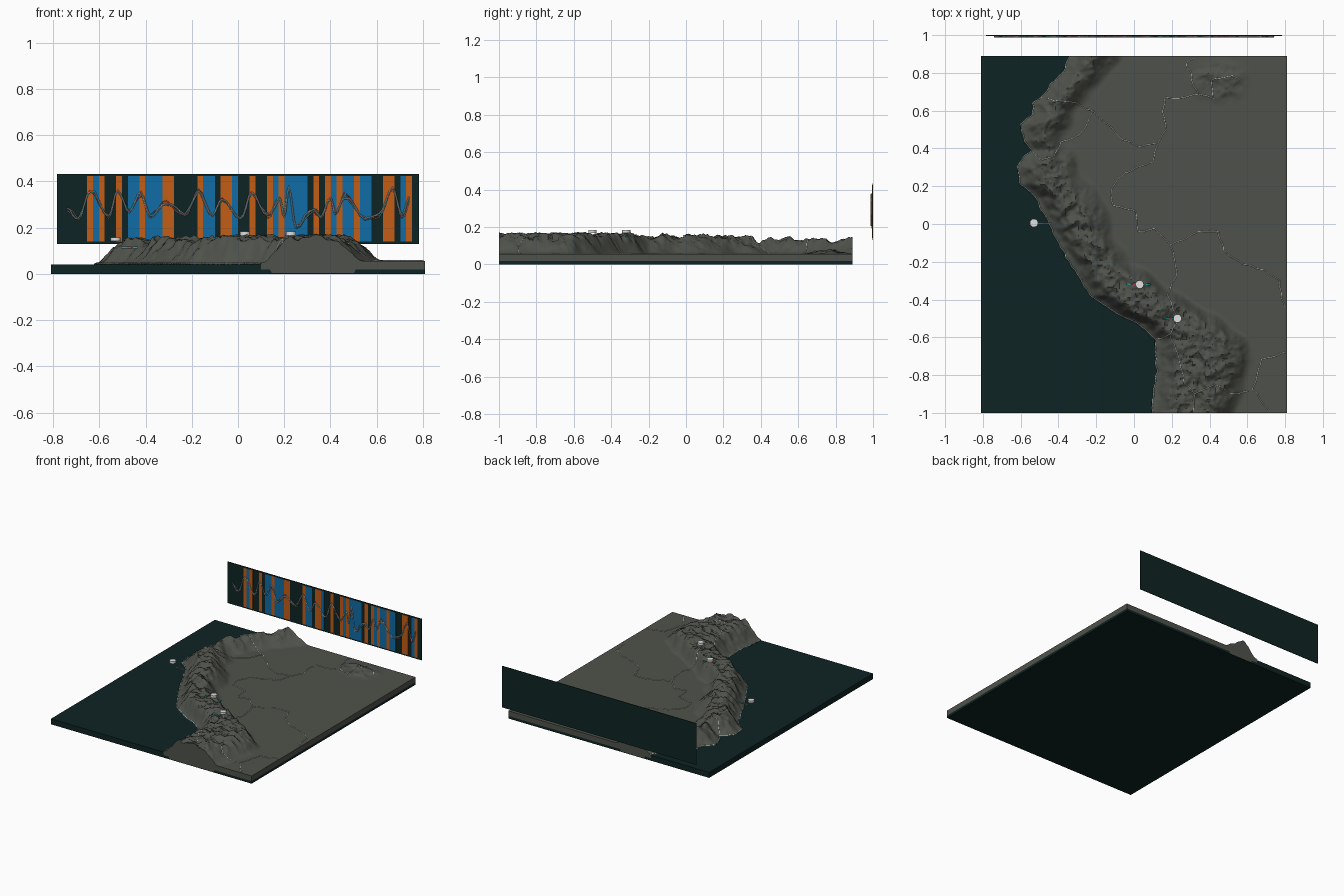
import bpy, bmesh, math
from mathutils import Vector, noise

if "Cube" in bpy.data.objects:
    bpy.data.objects.remove(bpy.data.objects["Cube"], do_unlink=True)


def material(name, r, g, b):
    mat = bpy.data.materials.new(name)
    mat.use_nodes = True
    mat.diffuse_color = (r, g, b, 1)
    shader = next(n for n in mat.node_tree.nodes if n.type == 'BSDF_PRINCIPLED')
    shader.inputs["Base Color"].default_value = (r, g, b, 1)
    shader.inputs["Roughness"].default_value = 0.9
    return mat


LAND = material("land_grey", .078, .084, .07)
SEA = material("deep_sea_green", .0045, .017, .017)
WHITE = material("white", .75, .75, .75)
PALE = material("pale_grey", .4, .4, .4)
ORANGE = material("orange", .55, .11, .008)
BLUE = material("blue", .005, .15, .38)
TEAL = material("teal", .01, .4, .36)
RED = material("red", .5, .06, .08)

WEST, SOUTH, NORTH = -.81, -1.0, .89
SEA_LEVEL = .04

# Coast and eastern foot of the mountains, as (x, y) in hundredths, north to south
COAST = [(-34, 89), (-38, 80), (-44, 74), (-49, 67), (-54, 64), (-54, 58), (-60, 53),
         (-58, 44), (-54, 39), (-59, 35), (-62, 30), (-60, 21), (-52, 14), (-46, 2),
         (-41, -8), (-34, -20), (-28, -30), (-23, -38), (-10, -47), (3, -53),
         (11, -61), (12, -75), (11, -88), (10, -100)]
FOOT = [(-8, 89), (-24, 70), (-37, 50), (-32, 30), (-19, 12), (-4, -20), (12, -30),
        (28, -40), (44, -50), (58, -60), (61, -72), (56, -88), (52, -100)]

# Land borders in hundredths
BORDERS = [
    [(-47, 66), (-38, 65), (-30, 64), (-22, 59), (-24, 54), (-29, 47), (-38, 43),
     (-42, 36), (-50, 34), (-54, 39)],
    [(-22, 59), (-12, 51), (-7, 45), (3, 41), (12, 43), (10, 33), (-5, 27), (-12, 18),
     (-11, 10), (1, 7), (2, -4), (11, -3), (20, -11)],
    [(12, 43), (17, 50), (15, 66), (24, 67), (34, 69), (31, 76), (28, 86), (32, 89)],
    [(34, 69), (42, 66), (41, 76), (52, 79), (58, 74)],
    [(20, -11), (34, -4), (45, -4), (47, -14), (56, -20), (68, -24), (77, -30), (80, -45)],
    [(20, -11), (22, -27), (18, -38), (22, -46), (23, -51), (19, -59), (11, -61)],
    [(19, -59), (23, -69), (27, -83), (32, -90), (31, -100)],
    [(32, -90), (43, -85), (51, -90), (62, -88)],
    [(80, -68), (68, -72), (63, -88), (69, -96), (73, -100)],
]


def across(table, y):
    """x of a north-to-south line at the given y"""
    y *= 100
    for (xa, ya), (xb, yb) in zip(table, table[1:]):
        if y >= yb:
            return (xa + (xb - xa) * min(1, max(0, (ya - y) / (ya - yb)))) / 100
    return table[-1][0] / 100


def smooth(a, b, v):
    t = min(1, max(0, (v - a) / (b - a)))
    return t * t * (3 - 2 * t)


def ridges(x, y):
    total, amp, freq = 0, 1, 9
    for _ in range(4):
        total += amp * (1 - 3 * abs(noise.noise(Vector((x * freq, y * freq, freq)))))
        amp, freq = amp * .55, freq * 2.1
    return total


def inland(x, y):
    """distance east of the coast, with a ragged edge"""
    return x - across(COAST, y) + .012 * noise.noise(Vector((x * 25, y * 25, 3)))


def height(x, y):
    d = inland(x, y)
    if d <= 0:
        return SEA_LEVEL
    foot = across(FOOT, y) + .04 * noise.noise(Vector((x * 8, y * 8, 7)))
    mass = smooth(0, .13, d) * (1 - smooth(foot - .13, foot + .03, x))
    hills = smooth(.19, .04, math.hypot(x - .45, (y - .76) * 1.4)) if x > .2 else 0
    rough = ridges(x, y)
    peak = .088 - .012 * smooth(.1, .3, y)
    z = .048 + .008 * smooth(0, .3, d) + mass * (peak + .016 * rough)
    return max(.046, z + hills * (.012 + .009 * rough))


# Terrain block: displaced grid, two-step side walls and a flat underside
bm = bmesh.new()
bmesh.ops.create_grid(bm, x_segments=210, y_segments=244, size=1)
for v in bm.verts:
    x, y = v.co.x * -WEST, SOUTH + (v.co.y + 1) / 2 * (NORTH - SOUTH)
    v.co = (x, y, height(x, y))
for f in bm.faces:
    c = f.calc_center_median()
    f.material_index = 0 if inland(c.x, c.y) > 0 else 1
rim = [e for e in bm.edges if e.is_boundary]
for step in range(2):
    out = bmesh.ops.extrude_edge_only(bm, edges=rim)["geom"]
    for v in (g for g in out if isinstance(g, bmesh.types.BMVert)):
        v.co.z = 0 if step else (.004 if v.co.z > .08 else .018)
    for f in (g for g in out if isinstance(g, bmesh.types.BMFace)):
        c = f.calc_center_median()
        f.material_index = 1 if step or inland(c.x, c.y) <= 0 else 0
    rim = [g for g in out if isinstance(g, bmesh.types.BMEdge) and g.is_boundary]
bmesh.ops.recalc_face_normals(bm, faces=bm.faces[:])
corners = [(WEST, SOUTH), (WEST, NORTH), (-WEST, NORTH), (-WEST, SOUTH)]
bm.faces.new([bm.verts.new((x, y, 0)) for x, y in corners]).material_index = 1
mesh = bpy.data.meshes.new("terrain")
bm.to_mesh(mesh)
bm.free()
mesh.materials.append(LAND)
mesh.materials.append(SEA)
terrain = bpy.data.objects.new("terrain", mesh)
bpy.context.collection.objects.link(terrain)
bpy.context.view_layer.objects.active = terrain
terrain.select_set(True)
bpy.ops.object.shade_smooth_by_angle(angle=math.radians(45))


def tube(name, paths, radius, mat):
    curve = bpy.data.curves.new(name, 'CURVE')
    curve.dimensions = '3D'
    curve.bevel_depth = radius
    curve.bevel_resolution = 0
    for path in paths:
        spline = curve.splines.new('POLY')
        spline.points.add(len(path) - 1)
        for point, co in zip(spline.points, path):
            point.co = (*co, 1)
    curve.materials.append(mat)
    obj = bpy.data.objects.new(name, curve)
    bpy.context.collection.objects.link(obj)


def drape(points):
    """lay a wavy line on the ground"""
    path = []
    for a, b in zip(points, points[1:]):
        a, b = Vector(a) / 100, Vector(b) / 100
        n = max(2, int((b - a).length / .012))
        for i in range(n):
            p = a.lerp(b, i / n)
            wave = noise.noise_vector(Vector((p.x * 22, p.y * 22, 1))) * .012
            x, y = p.x + wave.x, max(SOUTH, min(NORTH, p.y + wave.y))
            path.append((x, y, height(x, y) + .001))
    return path


tube("border_lines", [drape(b) for b in BORDERS], .0022, WHITE)

# Shoreline follows the ragged land edge
shore = []
for i in range(300):
    y = NORTH - (NORTH - SOUTH) * i / 299
    x = across(COAST, y)
    for _ in range(4):
        x -= inland(x, y)
    shore.append((x, y, SEA_LEVEL + .006))
tube("shoreline", [shore], .002, WHITE)


def box(name, low, high, mat):
    low, high = Vector(low), Vector(high)
    bpy.ops.mesh.primitive_cube_add(size=1, location=(low + high) / 2)
    obj = bpy.context.object
    obj.name = name
    obj.scale = high - low
    obj.data.materials.append(mat)


# Site markers with small coloured bars beside them
SITES = [("coast", -.53, .005, .15, (.035, .06, .085)),
         ("highland", .03, -.32, .175, (-.06, -.03, .045)),
         ("lake", .23, -.5, .175, (-.055, -.035, -.02))]
for name, x, y, z, bars in SITES:
    bpy.ops.mesh.primitive_cylinder_add(vertices=16, radius=.022, depth=.016,
                                        location=(x, y, z))
    bpy.context.object.name = name + "_marker"
    bpy.context.object.data.materials.append(WHITE)
    for i, dx in enumerate(bars):
        base = max(height(x + dx, y), z - .04)
        box(name + "_bar", (x + dx - .012, y - .004, base),
            (x + dx + .012, y + .004, base + .008), (TEAL, RED, TEAL)[i])

# Chart panel standing behind the map
box("chart_panel", (-.783, .996, .13), (.783, 1, .432), SEA)
STRIPES = "....OBO..O.BBOBBBOO....OBB.OOB..O..OBOBBBB.O.OBOBBOBB..OO.BO"
PITCH, START = .0251, -.753
for kind, name, mat in (("O", "warm_stripe", ORANGE), ("B", "cool_stripe", BLUE)):
    for i, c in enumerate(STRIPES):
        if c == kind:
            x = START + i * PITCH
            box(name, (x, .994, .14), (x + PITCH, .997, .424), mat)

# Chart lines: turning points as (x, z) in hundredths
TURNS = [(-74, 28), (-69, 24), (-64, 36), (-56, 25), (-52, 36), (-47, 27), (-42, 35),
         (-38, 25), (-31, 31), (-23, 25), (-17, 36), (-11, 25), (-7, 32), (1, 24),
         (6, 35), (13, 25), (18, 33), (20, 26), (22, 37), (25, 20), (33, 28), (36, 25),
         (40, 33), (42, 26), (46, 34), (55, 24), (61, 25), (67, 37), (71, 25), (75, 33)]


def trace(seed):
    path = []
    for (xa, za), (xb, zb) in zip(TURNS, TURNS[1:]):
        for i in range(4):
            x, z = xa + (xb - xa) * i / 4, za + (zb - za) * smooth(0, 4, i)
            z += 2 * noise.noise(Vector((x * .4, seed * 5, .5)))
            path.append((x / 100, .991, z / 100))
    return path


for seed, (name, mat, radius) in enumerate((("main_line", PALE, .0035),
                                            ("second_line", PALE, .002),
                                            ("teal_line", TEAL, .0018),
                                            ("red_line", RED, .0018))):
    tube(name, [trace(seed)], radius, mat)
